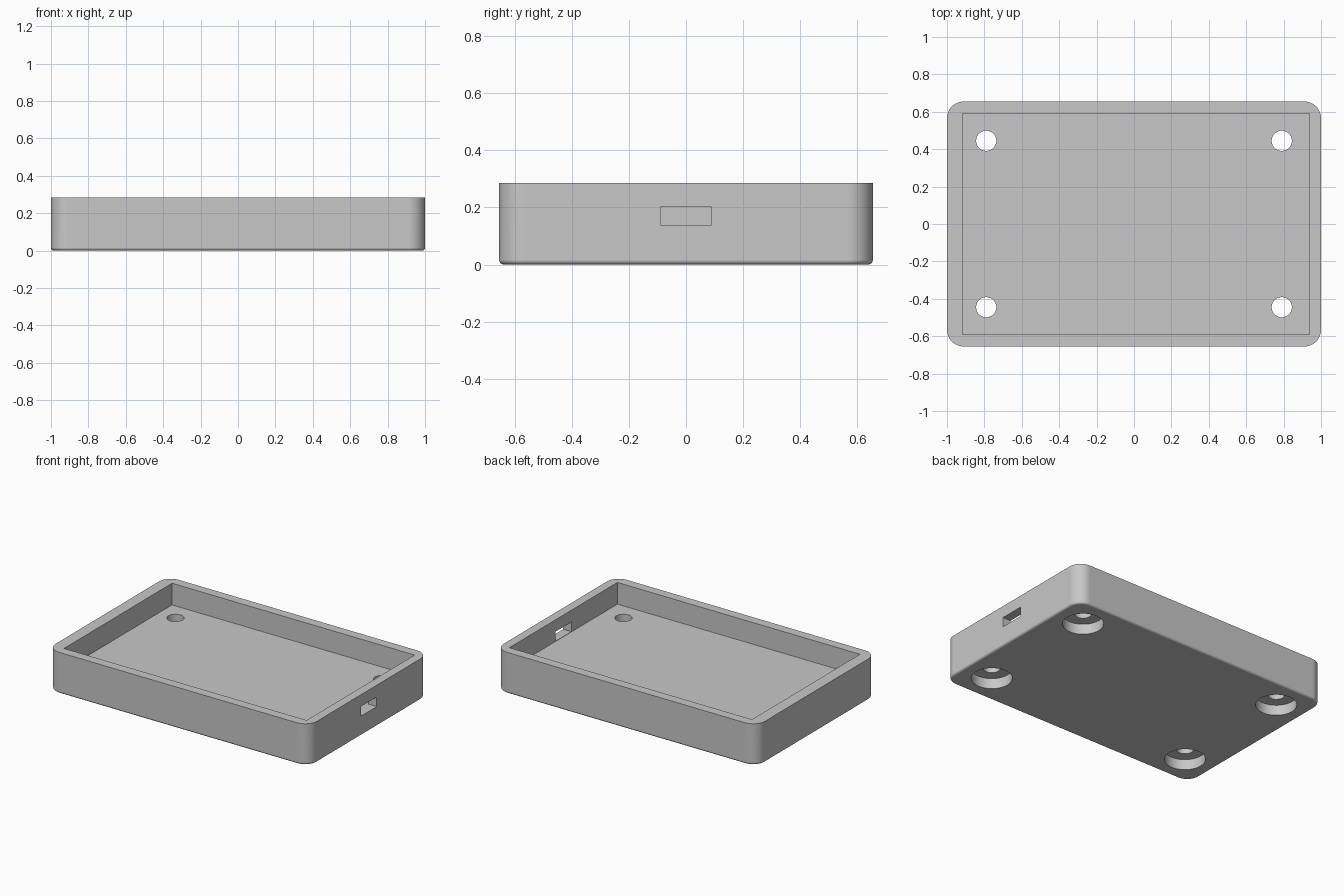
import bpy, bmesh, math

cube = bpy.data.objects.get("Cube")
if cube:
    bpy.data.objects.remove(cube, do_unlink=True)

# Overall sizes
HALF_X, HALF_Y, HEIGHT = 1.0, 0.655, 0.285
CORNER, FILLET = 0.09, 0.016
FLOOR = 0.135

grey = bpy.data.materials.new("light_grey")
grey.use_nodes = True
colour = (0.58, 0.58, 0.58, 1)
grey.diffuse_color = colour
grey.node_tree.nodes["Principled BSDF"].inputs["Base Color"].default_value = colour


def add_object(name, bm):
    mesh = bpy.data.meshes.new(name)
    bmesh.ops.recalc_face_normals(bm, faces=bm.faces)
    bm.to_mesh(mesh)
    bm.free()
    mesh.materials.append(grey)
    obj = bpy.data.objects.new(name, mesh)
    bpy.context.collection.objects.link(obj)
    return obj


def box(name, low, high):
    bm = bmesh.new()
    bmesh.ops.create_cube(bm, size=1)
    for v in bm.verts:
        v.co = [(a + b) / 2 + c * (b - a) for a, b, c in zip(low, high, v.co)]
    return add_object(name, bm)


def cylinder(name, x, y, radius, low, high):
    bm = bmesh.new()
    bmesh.ops.create_cone(bm, cap_ends=True, segments=48, radius1=radius,
                          radius2=radius, depth=high - low)
    bmesh.ops.translate(bm, verts=bm.verts, vec=(x, y, (low + high) / 2))
    return add_object(name, bm)


def cut(target, cutter):
    cutter.hide_render = True
    mod = target.modifiers.new("cut", 'BOOLEAN')
    mod.operation = 'DIFFERENCE'
    mod.solver = 'EXACT'
    mod.object = cutter
    bpy.context.view_layer.objects.active = target
    bpy.ops.object.modifier_apply(modifier=mod.name)
    bpy.data.objects.remove(cutter, do_unlink=True)


def ring(bm, inset, z, steps=12):
    # Rounded rectangle outline, pulled in by inset
    r = CORNER - inset
    verts = []
    for corner, (sx, sy) in enumerate([(1, 1), (-1, 1), (-1, -1), (1, -1)]):
        for i in range(steps + 1):
            a = math.pi / 2 * (corner + i / steps)
            verts.append(bm.verts.new((sx * (HALF_X - CORNER) + r * math.cos(a),
                                       sy * (HALF_Y - CORNER) + r * math.sin(a), z)))
    return verts


# Outer body: rounded corners and a small fillet round the bottom edge
bm = bmesh.new()
rings = []
for i in range(5):
    a = math.pi / 2 * i / 4
    rings.append(ring(bm, FILLET * (1 - math.sin(a)), FILLET * (1 - math.cos(a))))
rings.append(ring(bm, 0, HEIGHT))
for lower, upper in zip(rings, rings[1:]):
    for i in range(len(lower)):
        j = (i + 1) % len(lower)
        bm.faces.new((lower[i], lower[j], upper[j], upper[i]))
bm.faces.new(rings[0][::-1])
bm.faces.new(rings[-1])
tray = add_object("enclosure_tray", bm)

# Open cavity, slightly off centre, and the port slot in the left wall
cut(tray, box("cavity_cutter", (-0.918, -0.59, FLOOR), (0.938, 0.59, 0.5)))
cut(tray, box("port_cutter", (0.9, -0.087, FLOOR + 0.002), (1.1, 0.087, 0.203)))

# Counterbored screw holes
for x in (-0.79, 0.79):
    for y in (-0.445, 0.445):
        cut(tray, cylinder("counterbore_cutter", x, y, 0.129, -0.1, 0.072))
        cut(tray, cylinder("screw_hole_cutter", x, y, 0.054, 0.03, 0.2))

# Smooth the rounded surfaces, keep the flat ones crisp
bpy.ops.object.select_all(action='DESELECT')
tray.select_set(True)
bpy.context.view_layer.objects.active = tray
bpy.ops.object.shade_smooth_by_angle(angle=math.radians(30))
normals = tray.modifiers.new("flat_face_normals", 'WEIGHTED_NORMAL')
normals.keep_sharp = True
